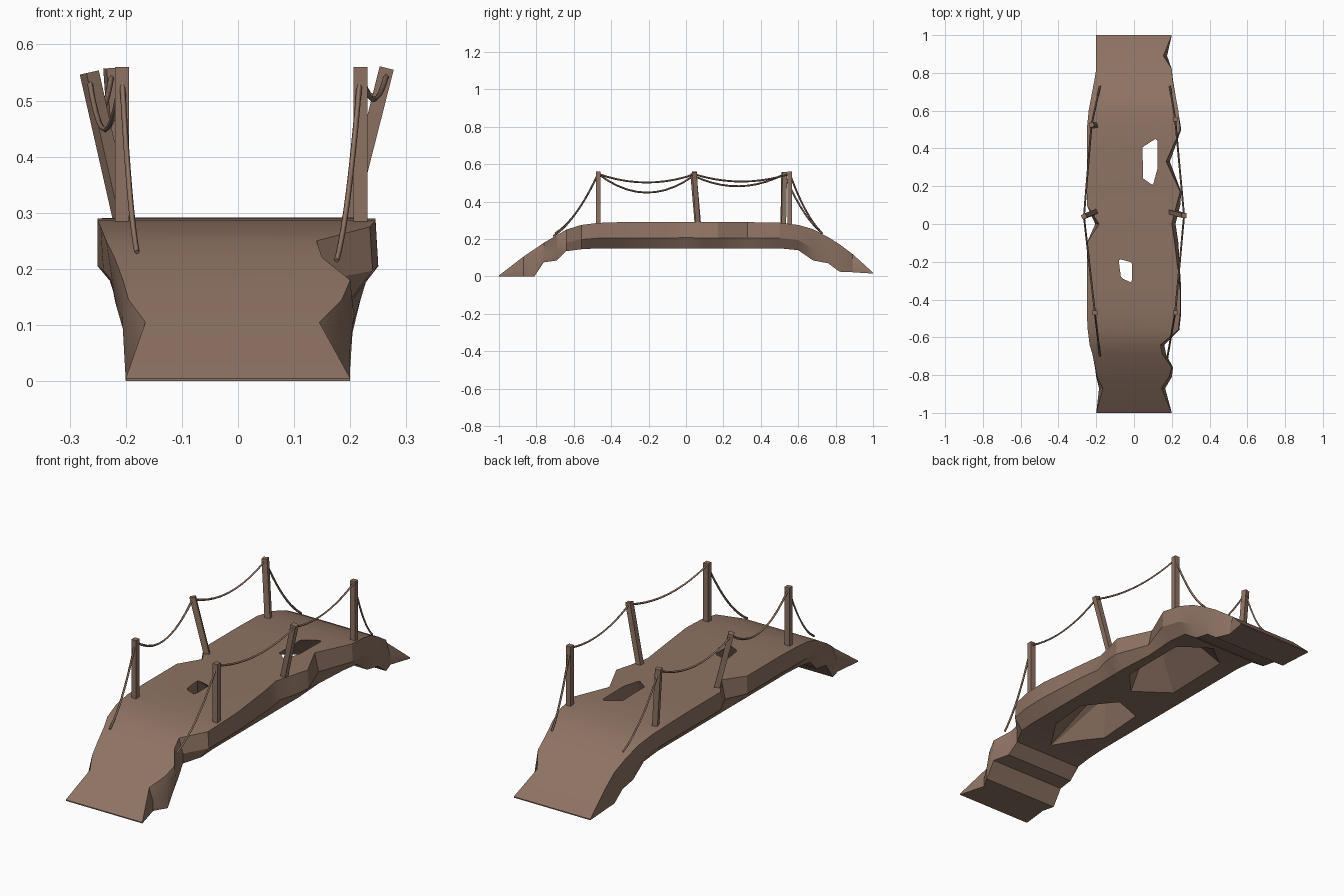
import bpy, bmesh, math
from mathutils import Vector

if "Cube" in bpy.data.objects:
    bpy.data.objects.remove(bpy.data.objects["Cube"])

wood = bpy.data.materials.new("weathered brown")
wood.diffuse_color = (0.27, 0.17, 0.125, 1)
wood.use_nodes = True
wood.node_tree.nodes["Principled BSDF"].inputs["Base Color"].default_value = wood.diffuse_color


def make_object(name, bm):
    bmesh.ops.recalc_face_normals(bm, faces=bm.faces)
    me = bpy.data.meshes.new(name)
    bm.to_mesh(me)
    bm.free()
    me.materials.append(wood)
    ob = bpy.data.objects.new(name, me)
    bpy.context.collection.objects.link(ob)
    return ob


def activate(ob):
    bpy.ops.object.select_all(action='DESELECT')
    ob.select_set(True)
    bpy.context.view_layer.objects.active = ob


# Deck stations: y, top z, bottom z, left edge, right edge (chipped edges)
stations = [
    (-1.0, .005, 0, .20, .20), (-.87, .105, 0, .165, .145),
    (-.81, .145, 0, .195, .185), (-.76, .18, .075, .205, .20),
    (-.69, .22, .085, .22, .15), (-.64, .25, .135, .235, .14),
    (-.56, .275, .145, .245, .235), (-.47, .286, .15, .25, .245),
    (-.35, .29, .15, .25, .245), (-.1, .29, .15, .25, .215),
    (0, .292, .15, .185, .20), (.1, .29, .15, .25, .225),
    (.17, .29, .15, .25, .245), (.33, .29, .15, .25, .17),
    (.5, .287, .15, .25, .245), (.6, .275, .14, .24, .235),
    (.68, .252, .085, .225, .22), (.76, .21, .07, .21, .205),
    (.82, .172, .025, .20, .20), (.89, .12, .022, .20, .155),
    (1.0, .02, .015, .20, .20)]

bm = bmesh.new()
rings = []
for y, zt, zb, xl, xr in stations:
    w = .25 - .05 * min(1, max(0, (abs(y) - .5) / .3))
    ml, mr = min(w, xl + .02), min(w, xr + .02)
    zm = zt - .6 * (zt - zb)
    pts = [(-xl, zt), (xr, zt), (mr, zm), (min(.2, mr), zb),
           (-min(.2, ml), zb), (-ml, zm)]
    rings.append([bm.verts.new((x, y, z)) for x, z in pts])
for a, b in zip(rings, rings[1:]):
    for i in range(6):
        j = (i + 1) % 6
        bm.faces.new((a[i], a[j], b[j], b[i]))
bm.faces.new(rings[0])
bm.faces.new(rings[-1])
deck = make_object("bridge_deck", bm)

# Broken holes: small on top, widening to a ragged cavity underneath
holes = [
    ([(-.075, -.195), (-.02, -.21), (-.02, -.29), (-.065, -.27)],
     [(.02, -.62), (.14, -.45), (.16, -.22), (.03, -.06), (-.13, -.12), (-.15, -.4)]),
    ([(.058, .40), (.122, .44), (.122, .30), (.10, .22), (.058, .25)],
     [(.03, -.01), (.15, .12), (.15, .48), (.0, .60), (-.14, .5), (-.15, .12)])]
for top, low in holes:
    bm = bmesh.new()
    for pts, z in ((top, .30), (low, .12)):
        for x, y in pts:
            bm.verts.new((x, y, z))
    bmesh.ops.convex_hull(bm, input=bm.verts)
    cutter = make_object("hole_cutter", bm)
    cutter.hide_render = True
    mod = deck.modifiers.new("hole", 'BOOLEAN')
    mod.operation = 'DIFFERENCE'
    mod.solver = 'EXACT'
    mod.object = cutter
    activate(deck)
    bpy.ops.object.modifier_apply(modifier=mod.name)
    bpy.data.objects.remove(cutter)
activate(deck)
bpy.ops.object.shade_smooth_by_angle(angle=math.radians(25))


# Square posts between a base and a top point
def post(name, base, top, turn=0):
    base, top = Vector(base), Vector(top)
    bm = bmesh.new()
    bmesh.ops.create_cube(bm, size=1)
    d = top - base
    for v in bm.verts:
        h = v.co.z + .5
        x, y = v.co.x * .025, v.co.y * .025
        c, s = math.cos(turn), math.sin(turn)
        lean = -(x * c - y * s) * d.x / d.z if h > .5 else 0
        v.co = base + d * h + Vector((x * c - y * s, x * s + y * c, lean))
    make_object(name, bm)


# Hanging rope between two points
def rope(name, a, b, sag):
    cu = bpy.data.curves.new(name, 'CURVE')
    cu.dimensions = '3D'
    cu.bevel_depth = .005
    cu.bevel_resolution = 0
    cu.use_fill_caps = True
    sp = cu.splines.new('POLY')
    n = 10
    sp.points.add(n)
    a, b = Vector(a), Vector(b)
    for i in range(n + 1):
        t = i / n
        p = a.lerp(b, t) - Vector((0, 0, 4 * sag * t * (1 - t)))
        sp.points[i].co = (*p, 1)
    cu.materials.append(wood)
    ob = bpy.data.objects.new(name, cu)
    bpy.context.collection.objects.link(ob)


rails = {
    "left": ([((-.207, -.47, .27), (-.207, -.47, .56), 0),
              ((-.20, .065, .26), (-.265, .04, .55), .5),
              ((-.205, .52, .27), (-.225, .525, .558), .25)],
             (-.18, -.70, .23), (-.18, .73, .23), (.095, .06)),
    "right": ([((.218, -.47, .27), (.218, -.47, .56), 0),
               ((.19, .065, .26), (.265, .045, .558), 0),
               ((.218, .555, .26), (.218, .555, .56), 0)],
              (.176, -.71, .215), (.19, .73, .23), (.045, .04))}
for side, (posts, start, end, sags) in rails.items():
    for i, (base, top, turn) in enumerate(posts):
        post(f"{side}_post_{i + 1}", base, top, turn)
    tips = [start] + [(t[0], t[1], t[2] - .012) for _, t, _ in posts] + [end]
    for i, sag in enumerate((.045, *sags, .04)):
        rope(f"{side}_rope_{i + 1}", tips[i], tips[i + 1], sag)
